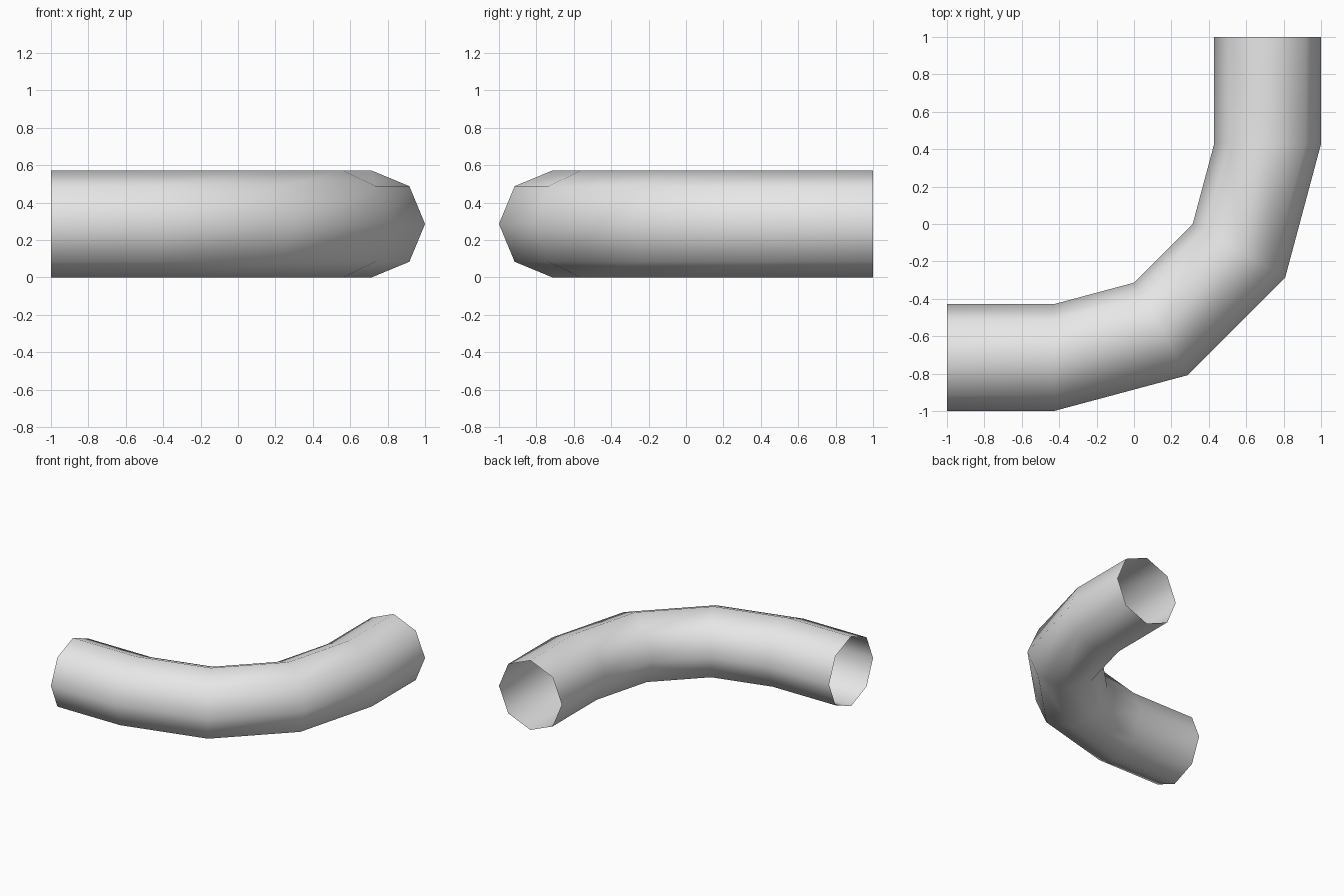
import bpy, bmesh, math
from mathutils import Vector

cube = bpy.data.objects.get("Cube")
if cube:
    bpy.data.objects.remove(cube, do_unlink=True)

SIDES = 8
RADIUS = 2 / 7             # tube radius
BEND = 4 * RADIUS          # centreline radius of the elbow
STRAIGHT = 2 * RADIUS      # length of each straight end
PIVOT = Vector((-1.5 * RADIUS, 1.5 * RADIUS, RADIUS))
UP = Vector((0, 0, 1))


def make_material(name, color):
    mat = bpy.data.materials.new(name)
    mat.use_nodes = True
    mat.diffuse_color = color
    mat.node_tree.nodes["Principled BSDF"].inputs["Base Color"].default_value = color
    return mat


def add_ring(bm, center, outward):
    """Octagonal cross-section spanned by the outward direction and up."""
    angles = [math.tau * i / SIDES for i in range(SIDES)]
    return [bm.verts.new(center + RADIUS * (math.cos(a) * outward + math.sin(a) * UP))
            for a in angles]


# Stations along the path: straight end, elbow in 30 degree steps, straight end
stations = []
for step in range(4):
    a = math.radians(30 * step)
    outward = Vector((math.sin(a), -math.cos(a), 0))
    stations.append((PIVOT + BEND * outward, outward))
first, last = stations[0], stations[-1]
stations.insert(0, (first[0] - Vector((STRAIGHT, 0, 0)), first[1]))
stations.append((last[0] + Vector((0, STRAIGHT, 0)), last[1]))

# Skin neighbouring rings with outward-facing quads, leaving both ends open
bm = bmesh.new()
rings = [add_ring(bm, center, outward) for center, outward in stations]
for r0, r1 in zip(rings, rings[1:]):
    for i in range(SIDES):
        j = (i + 1) % SIDES
        face = bm.faces.new((r0[i], r1[i], r1[j], r0[j]))
        face.smooth = True

mesh = bpy.data.meshes.new("pipe_elbow")
bm.to_mesh(mesh)
bm.free()
pipe = bpy.data.objects.new("pipe_elbow", mesh)
bpy.context.collection.objects.link(pipe)
mesh.materials.append(make_material("light grey", (0.8, 0.8, 0.8, 1)))
